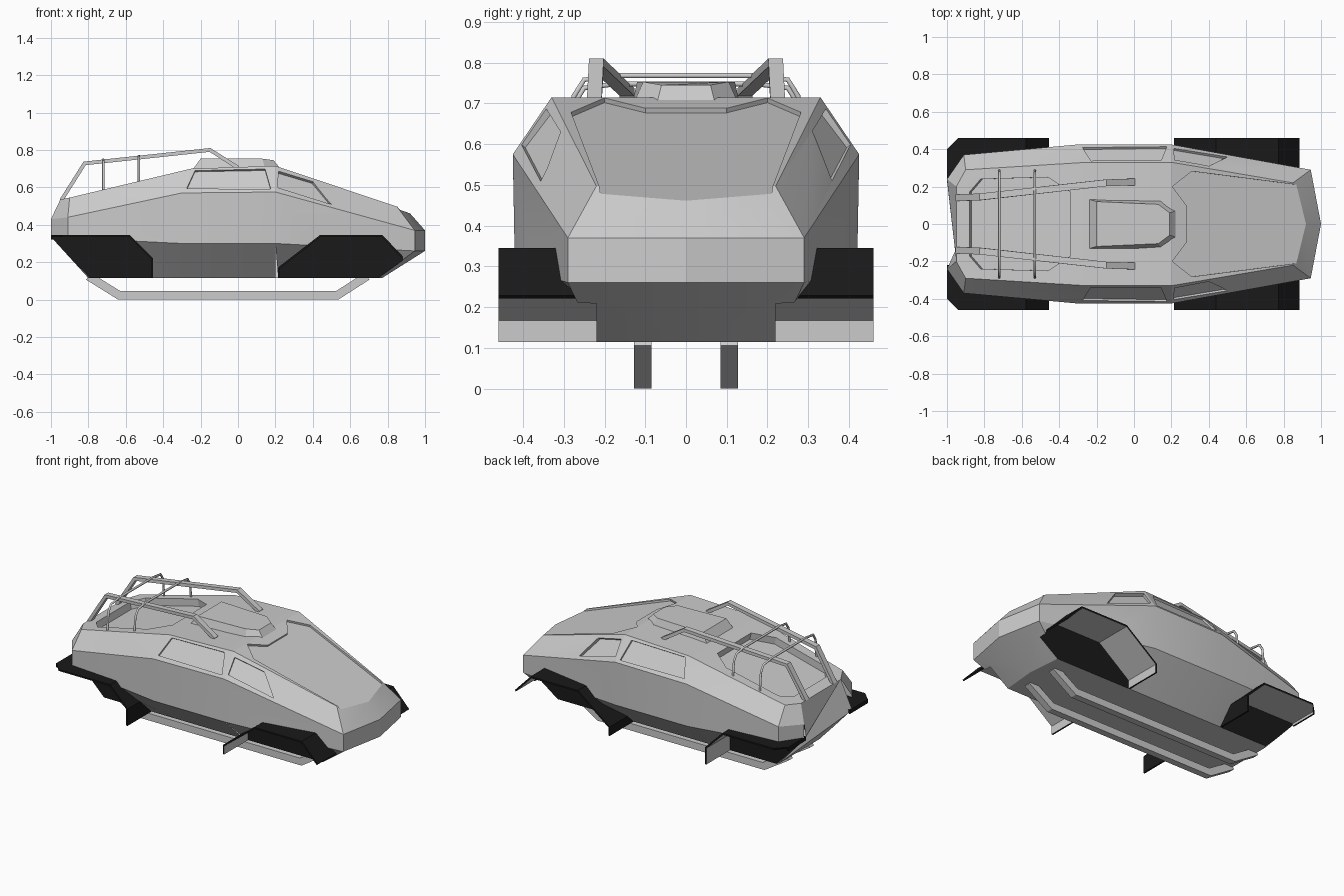
import bpy, bmesh
from mathutils import Vector

if "Cube" in bpy.data.objects:
    bpy.data.objects.remove(bpy.data.objects["Cube"])


def material(name, rgb):
    m = bpy.data.materials.new(name)
    m.diffuse_color = (*rgb, 1)
    m.use_nodes = True
    m.node_tree.nodes["Principled BSDF"].inputs["Base Color"].default_value = m.diffuse_color
    return m


GREY = material("grey", (0.8, 0.8, 0.8))
BLACK = material("black", (0.01, 0.01, 0.01))


def mesh_object(name, verts, faces, mats=(GREY,), index=None):
    me = bpy.data.meshes.new(name)
    bm = bmesh.new()
    vs = [bm.verts.new(v) for v in verts]
    for i, f in enumerate(faces):
        face = bm.faces.new([vs[k] for k in f])
        if index:
            face.material_index = index[i]
    bmesh.ops.recalc_face_normals(bm, faces=bm.faces)
    bm.to_mesh(me)
    bm.free()
    for m in mats:
        me.materials.append(m)
    ob = bpy.data.objects.new(name, me)
    bpy.context.collection.objects.link(ob)
    return ob


def loft(name, a, b, mat=GREY):
    """Closed solid between two matching polygons."""
    n = len(a)
    faces = [list(range(n)), list(range(n, 2 * n))]
    faces += [[i, (i + 1) % n, n + (i + 1) % n, n + i] for i in range(n)]
    return mesh_object(name, list(a) + list(b), faces, (mat,))


def ribbon(name, path, thick, side, mats=(GREY, GREY)):
    """Bent flat bar; path points are x, z, inner y, outer y."""
    P = [Vector((p[0], p[1])) for p in path]
    verts, faces, index = [], [], []
    for i, p in enumerate(P):
        d1 = (P[i] - P[i - 1]).normalized() if i else (P[1] - P[0]).normalized()
        d2 = (P[i + 1] - P[i]).normalized() if i < len(P) - 1 else d1
        n1, n2 = Vector((-d1.y, d1.x)), Vector((-d2.y, d2.x))
        m = (n1 + n2).normalized()
        m *= thick / 2 / max(m.dot(n1), 0.3)
        y0, y1 = path[i][2] * side, path[i][3] * side
        a, b = p + m, p - m
        verts += [(a.x, y0, a.y), (a.x, y1, a.y), (b.x, y1, b.y), (b.x, y0, b.y)]
    for i in range(len(P) - 1):
        for j in range(4):
            k = (j + 1) % 4
            faces.append([4 * i + j, 4 * i + k, 4 * i + 4 + k, 4 * i + 4 + j])
            index.append(1 if j == 2 else 0)
    e = len(verts) - 4
    faces += [[0, 1, 2, 3], [e, e + 1, e + 2, e + 3]]
    index += [0, 0]
    return mesh_object(name, verts, faces, mats, index)


def cut(target, cutter):
    mod = target.modifiers.new("cut", 'BOOLEAN')
    mod.operation = 'DIFFERENCE'
    mod.solver = 'EXACT'
    mod.material_mode = 'TRANSFER'
    mod.object = cutter
    bpy.context.view_layer.objects.active = target
    bpy.ops.object.modifier_apply(modifier=mod.name)
    bpy.data.objects.remove(cutter)


def recess(target, quad, pts, axis, depth, side=1):
    """Sink a panel into the plane of quad; pts omit the given axis."""
    q = [Vector(p) for p in quad]
    n = (q[2] - q[0]).cross(q[3] - q[1]).normalized()
    n = -n if n.z < 0 else n
    c = sum(q, Vector()) / 4
    out, inn = [], []
    for p in pts:
        v = list(p)
        v.insert(axis, 0.0)
        v = Vector(v)
        v[axis] = (n.dot(c) - n.dot(v)) / n[axis]
        for store, off in ((out, 0.04), (inn, -depth)):
            w = v + n * off
            store.append((w.x, w.y * side, w.z))
    cut(target, loft("panel_cutter", out, inn))


# Body: stations from tail to nose, each roof edge, shoulder, sill, floor edge
stations = [
    [(-.95, .20, .535), (-1, .24, .43), (-1, .24, .335), (-.80, .20, .115)],
    [(-.90, .29, .545), (-.91, .37, .44), (-.91, .37, .33), (-.79, .22, .115)],
    [(-.25, .33, .70), (-.30, .425, .57), (-.30, .42, .30), (-.30, .22, .115)],
    [(.20, .33, .715), (.20, .425, .575), (.20, .42, .30), (.20, .22, .115)],
    [(.85, .22, .497), (.945, .29, .37), (.945, .29, .26), (.75, .22, .115)],
]
verts, faces = [], []
for s in stations:
    verts += s + [(x, -y, z) for x, y, z in reversed(s)]
for i in range(4):
    for j in range(8):
        k = (j + 1) % 8
        faces.append([8 * i + j, 8 * i + k, 8 * i + 8 + k, 8 * i + 8 + j])
faces.append(list(range(8)))
# Pointed nose ridge
verts += [(.90, 0, .483), (1, 0, .37), (1, 0, .26), (.77, 0, .115)]
for i in range(3):
    faces.append([32 + i, 33 + i, 41 + i, 40 + i])
    faces.append([39 - i, 38 - i, 41 + i, 40 + i])
faces += [[32, 40, 39], [35, 43, 36]]
body = mesh_object("body", verts, faces)

# Wheel wells, windows
front_well = [(.215, .05), (.215, .17), (.44, .345), (.77, .345), (.88, .225), (.88, .05)]
rear_well = [(-1.1, .05), (-1.1, .345), (-.58, .345), (-.455, .22), (-.455, .05)]
side_window = [(-.275, .592), (-.23, .69), (.145, .697), (.175, .592)]
front_window = [(.215, .60), (.215, .685), (.40, .63), (.50, .51)]
S = stations
for s in (1, -1):
    for well in (front_well, rear_well):
        cut(body, loft("well_cutter", [(x, s * .22, z) for x, z in well],
                       [(x, s * .6, z) for x, z in well], BLACK))
    recess(body, [S[2][0], S[2][1], S[3][1], S[3][0]], side_window, 1, .012, s)
    recess(body, [S[3][0], S[3][1], S[4][1], S[4][0]], front_window, 1, .015, s)


def mirrored(pts):
    return pts + [(x, -y) for x, y in reversed(pts)]


def across(a, b):
    return [a, b, (b[0], -b[1], b[2]), (a[0], -a[1], a[2])]


# Hood panel and rear bay
recess(body, across(S[3][0], S[4][0]),
       mirrored([(.95, .20), (.31, .282), (.205, .2), (.28, .1)]), 2, .012)
recess(body, across(S[1][0], S[2][0]),
       mirrored([(-.88, .17), (-.82, .24), (-.46, .25), (-.34, .17)]), 2, .045)

# Roof hatch
base = mirrored([(-.25, .135), (.15, .135), (.24, .075)])
top = mirrored([(-.20, .12), (.13, .105), (.19, .06)])
loft("roof_hatch", [(x, y, .685) for x, y in base],
     [(x, y, .753 if x < .15 else .745) for x, y in top])

for s, tag in ((1, "left"), (-1, "right")):
    # Open fender shells, dark outside and grey inside
    ribbon("front_fender_" + tag,
           [(x, z, .22 if x < .8 else .26, .46) for x, z in
            [(.22, .115), (.22, .17), (.44, .34), (.77, .34), (.88, .225)]],
           .01, s, (BLACK, GREY))
    ribbon("rear_fender_" + tag,
           [(x, z, .22, y) for x, z, y in
            [(-.995, .32, .40), (-.995, .34, .40), (-.94, .34, .46),
             (-.58, .34, .46), (-.46, .22, .46), (-.46, .115, .46)]],
           .01, s, (BLACK, GREY))
    # Landing skids
    ribbon("skid_" + tag,
           [(x, z, .085, .127) for x, z in
            [(-.80, .125), (-.635, .0225), (.53, .0225), (.69, .125)]], .045, s)
    # Roof rails
    ribbon("roof_rail_" + tag,
           [(x, z, y - .018, y + .018) for x, z, y in
            [(-.945, .53, .14), (-.82, .728, .145), (-.15, .80, .22), (0, .705, .225)]],
           .02, s)

# Cross hoops over the rear bay
for i, (x, foot, peak) in enumerate([(-.72, .58, .748), (-.53, .625, .768)]):
    cu = bpy.data.curves.new("cross_hoop", 'CURVE')
    cu.dimensions = '3D'
    cu.bevel_depth = .007
    cu.bevel_resolution = 1
    cu.use_fill_caps = True
    pts = [(x, -.285, foot), (x, -.275, peak - .05), (x, -.25, peak - .01), (x, -.17, peak)]
    pts += [(a, -b, c) for a, b, c in reversed(pts)]
    sp = cu.splines.new('POLY')
    sp.points.add(len(pts) - 1)
    for p, co in zip(sp.points, pts):
        p.co = (*co, 1)
    bpy.context.collection.objects.link(bpy.data.objects.new("cross_hoop_%d" % (i + 1), cu))

# Soft shading on the body sides, hard creases kept
bpy.ops.object.select_all(action='DESELECT')
body.select_set(True)
bpy.context.view_layer.objects.active = body
bpy.ops.object.shade_smooth_by_angle(angle=0.3)
